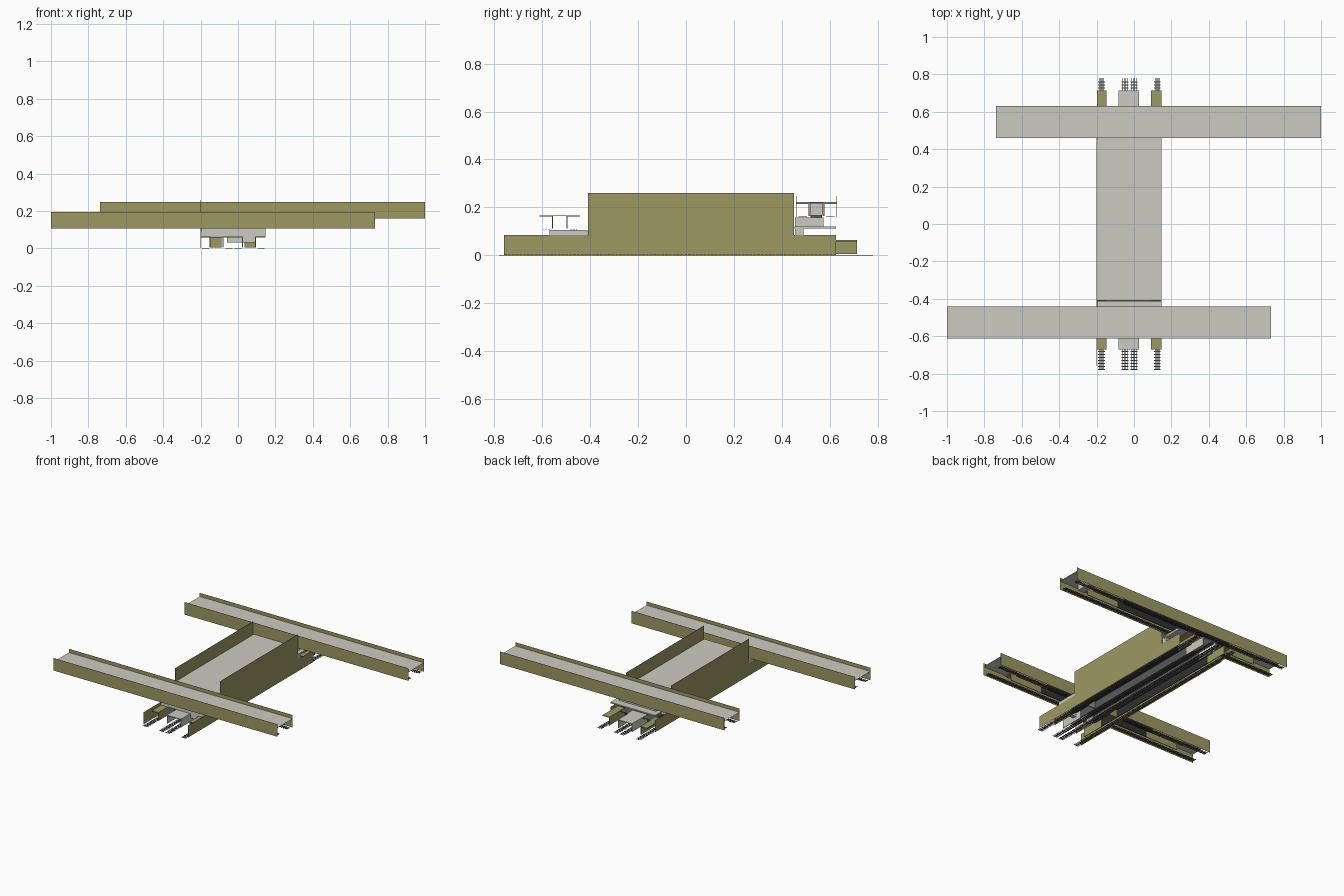
import bpy, bmesh

if "Cube" in bpy.data.objects:
    bpy.data.objects.remove(bpy.data.objects["Cube"])

def material(name, rgb):
    m = bpy.data.materials.new(name)
    m.diffuse_color = (*rgb, 1)
    m.use_nodes = True
    m.node_tree.nodes["Principled BSDF"].inputs["Base Color"].default_value = m.diffuse_color
    return m

OLIVE = material("olive steel", (0.335, 0.32, 0.12))
GREY = material("light grey concrete", (0.60, 0.60, 0.54))
DARK = material("dark grey", (0.10, 0.10, 0.10))
BLACK = material("near black", (0.03, 0.03, 0.03))

def boxes(name, mat, items):
    """One object made of boxes given as (x0, x1, y0, y1, z0, z1)."""
    bm = bmesh.new()
    for x0, x1, y0, y1, z0, z1 in items:
        v = [bm.verts.new((x, y, z)) for z in (z0, z1)
             for x, y in ((x0, y0), (x1, y0), (x1, y1), (x0, y1))]
        bm.faces.new(v[3::-1])
        bm.faces.new(v[4:])
        for i in range(4):
            j = (i + 1) % 4
            bm.faces.new((v[i], v[j], v[j + 4], v[i + 4]))
    me = bpy.data.meshes.new(name)
    bm.to_mesh(me)
    bm.free()
    me.materials.append(mat)
    ob = bpy.data.objects.new(name, me)
    bpy.context.collection.objects.link(ob)
    return ob

T = 0.001  # sheet thickness

def ladder(a0, a1, b0, b1, z, along_x):
    """Conductor ladder: two pairs of rails with rungs, running along one axis."""
    w = b1 - b0
    parts = [(a0, a1, b0 + w * f, b0 + w * f + 0.003, z, z + 0.002)
             for f in (0.14, 0.38, 0.56, 0.80)]
    n = int((a1 - a0) / 0.016)
    parts += [(a0 + i * 0.016, a0 + i * 0.016 + 0.005, b0, b1, z, z + 0.0015)
              for i in range(n)]
    return parts if along_x else [(p[2], p[3], p[0], p[1], p[4], p[5]) for p in parts]

# Two crossing beams: side sheets, deck, hollow guide rails, ladders
for tag, x0, x1, y0, y1, z in (("front", -1, 0.733, -0.612, -0.442, 0.107),
                               ("back", -0.737, 1, 0.46, 0.63, 0.16)):
    boxes(tag + "_beam_sides", OLIVE, [(x0, x1, y0, y0 + T, z, z + 0.087),
                                       (x0, x1, y1 - T, y1, z, z + 0.087)])
    d = z + 0.061
    boxes(tag + "_beam_deck", GREY, [(x0, x1, y0 + T, y1 - T, d, d + T)])
    g0, g1 = y0 + 0.057, y1 - 0.057

    def guides(a, b):
        return [(a, b, y0 + T, g0, d - 0.006, d - 0.001),
                (a, b, g1, y1 - T, d - 0.006, d - 0.001),
                (a, b, g0 - 0.005, g0, z + 0.004, d - 0.006),
                (a, b, g1, g1 + 0.005, z + 0.004, d - 0.006)]
    # olive guides near both ends, black ones through the middle
    a, b = x0 + 0.18, x1 - 0.18
    boxes(tag + "_beam_end_guides", OLIVE,
          guides(a, a + 0.25) + guides(b - 0.25, b))
    boxes(tag + "_beam_middle_guides", BLACK, guides(a + 0.25, b - 0.25))
    boxes(tag + "_beam_lining", BLACK,
          [(a + 0.25, b - 0.25, g0, g1, d - 0.004, d - 0.001)])
    boxes(tag + "_beam_ladders", DARK,
          ladder(x0 + 0.01, x1 - 0.01, y0 + 0.01, y0 + 0.045, z, True)
          + ladder(x0 + 0.01, x1 - 0.01, y1 - 0.045, y1 - 0.01, z, True))

# Central passage side sheets: tall in the middle, low at the ends
L, R = -0.2, 0.147
for tag, xa in (("left", L), ("right", R - T)):
    boxes("passage_side_" + tag, OLIVE, [
        (xa, xa + T, -0.41, 0.452, 0.002, 0.26),
        (xa, xa + T, -0.76, -0.41, 0.002, 0.085),
        (xa, xa + T, 0.452, 0.627, 0.002, 0.085)])

# Central deck
boxes("passage_deck", GREY, [(L + T, R - T, -0.41, 0.46, 0.165, 0.166)])

# Outer guides: top flange and web, olive at the ends and dark in the middle
def outer(a, b):
    return [(L + T, -0.147, a, b, 0.058, 0.063),
            (0.092, R - T, a, b, 0.058, 0.063),
            (-0.152, -0.147, a, b, 0.005, 0.058),
            (0.092, 0.097, a, b, 0.005, 0.058)]
boxes("outer_guide_ends", OLIVE, outer(-0.67, -0.5) + outer(0.55, 0.715))
boxes("outer_guide_middle", BLACK, outer(-0.5, 0.55))

# Double guide in the middle
def double(a, b):
    return [(-0.082, 0.027, a, b, 0.058, 0.063),
            (-0.082, -0.077, a, b, 0.005, 0.058),
            (0.022, 0.027, a, b, 0.005, 0.058)]
boxes("double_guide_ends", GREY, double(-0.67, -0.5) + double(0.55, 0.715))
boxes("double_guide_middle", DARK, double(-0.5, 0.55))
boxes("slot_bulkheads", OLIVE, [
    (-0.147, -0.088, -0.35, -0.345, 0.005, 0.06),
    (0.035, 0.092, -0.35, -0.345, 0.005, 0.06)])
boxes("slot_ceiling", DARK, [(-0.147, -0.082, -0.56, 0.6, 0.058, 0.061),
                             (0.027, 0.092, -0.56, 0.6, 0.058, 0.061)])

# Four ladders at ground level
items = []
for xa in (-0.192, -0.067, -0.018, 0.106):
    items += ladder(-0.78, 0.78, xa, xa + 0.037, 0, False)
boxes("passage_ladders", DARK, items)

# Bearing blocks where the beams rest on the passage
boxes("front_bearing", GREY, [(L + T, R - T, -0.57, -0.412, 0.064, 0.106),
                              (-0.06, 0.09, -0.565, -0.54, 0.032, 0.064)])
boxes("back_bearing", GREY, [(L, R, 0.453, 0.627, 0.112, 0.12),
                             (L + 0.03, R - 0.03, 0.455, 0.575, 0.12, 0.158),
                             (L + T, R - T, 0.455, 0.49, 0.064, 0.112)])
boxes("back_bearing_core", DARK, [(-0.03, 0.03, 0.52, 0.568, 0.12, 0.165)])
boxes("back_beam_core", GREY, [(0.85, 0.9, 0.518, 0.572, 0.165, 0.218)])
